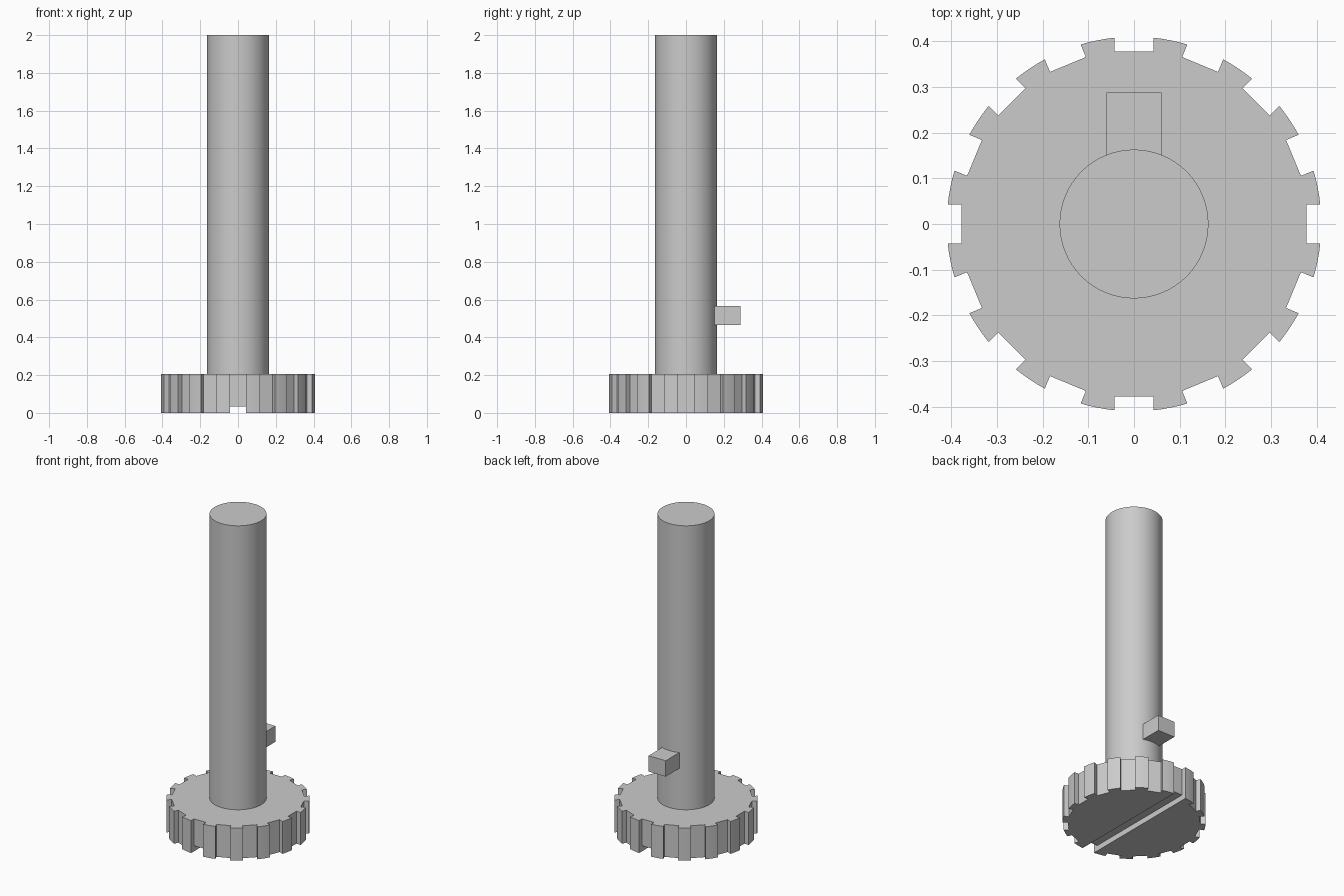
import bpy, bmesh, math

if "Cube" in bpy.data.objects:
    bpy.data.objects.remove(bpy.data.objects["Cube"])

R, FLOOR, W = 0.41, 0.378, 0.0425      # knob radius, notch floor radius, notch half width
TOP, SLOT = 0.205, 0.035               # knob height, slot depth
NOTCHES, ARC = 16, 3                   # notch count, extra points on each tooth
SHAFT_R = 0.163

grey = bpy.data.materials.new("light_grey")
grey.diffuse_color = (0.6, 0.6, 0.6, 1)
grey.use_nodes = True
grey.node_tree.nodes["Principled BSDF"].inputs["Base Color"].default_value = grey.diffuse_color


def finish(obj, name):
    obj.name = name
    obj.data.materials.clear()
    obj.data.materials.append(grey)
    bpy.ops.object.select_all(action='DESELECT')
    obj.select_set(True)
    bpy.context.view_layer.objects.active = obj
    bpy.ops.object.shade_smooth_by_angle(angle=math.radians(20))


def knob_profile():
    """Counterclockwise outline, starting with the front notch."""
    pts = []
    step = 2 * math.pi / NOTCHES
    half = math.asin(W / R)
    lip = math.sqrt(R * R - W * W)
    for k in range(NOTCHES):
        a = -math.pi / 2 + k * step
        c, s = math.cos(a), math.sin(a)
        for d, t in ((lip, -W), (FLOOR, -W), (FLOOR, W), (lip, W)):
            pts.append((c * d - s * t, s * d + c * t))
        for i in range(1, ARC + 1):
            b = a + half + (step - 2 * half) * i / (ARC + 1)
            pts.append((R * math.cos(b), R * math.sin(b)))
    return pts


# Notched knob with a screwdriver slot across its underside
pts = knob_profile()
n = len(pts)
m = n // 2
bm = bmesh.new()
low, mid, top = [[bm.verts.new((x, y, z)) for x, y in pts] for z in (0, SLOT, TOP)]
bm.faces.new(top)
for i in range(n):
    j = (i + 1) % n
    bm.faces.new((mid[i], mid[j], top[j], top[i]))
    if i not in (1, m + 1):            # leave the slot ends open
        bm.faces.new((low[i], low[j], mid[j], mid[i]))
bm.faces.new(low[2:m + 2])             # right half of the underside
bm.faces.new(low[m + 2:] + low[:2])    # left half of the underside
bm.faces.new((mid[1], mid[2], mid[m + 1], mid[m + 2]))   # slot roof
for i, j in ((2, m + 1), (1, m + 2)):  # slot walls
    bm.faces.new((low[i], low[j], mid[j], mid[i]))
bmesh.ops.recalc_face_normals(bm, faces=bm.faces[:])
mesh = bpy.data.meshes.new("notched_knob")
bm.to_mesh(mesh)
bm.free()
knob = bpy.data.objects.new("notched_knob", mesh)
bpy.context.collection.objects.link(knob)
finish(knob, "notched_knob")

# Shaft
bpy.ops.mesh.primitive_cylinder_add(vertices=64, radius=SHAFT_R, depth=2 - TOP,
                                    location=(0, 0, (2 + TOP) / 2))
finish(bpy.context.object, "shaft")

# Square key standing out from the back of the shaft
y0, y1 = 0.12, 0.288
bpy.ops.mesh.primitive_cube_add(size=1, location=(0, (y0 + y1) / 2, 0.515))
key = bpy.context.object
key.scale = (0.12, y1 - y0, 0.1)
bpy.ops.object.transform_apply(location=False, rotation=False, scale=True)
finish(key, "shaft_key")
